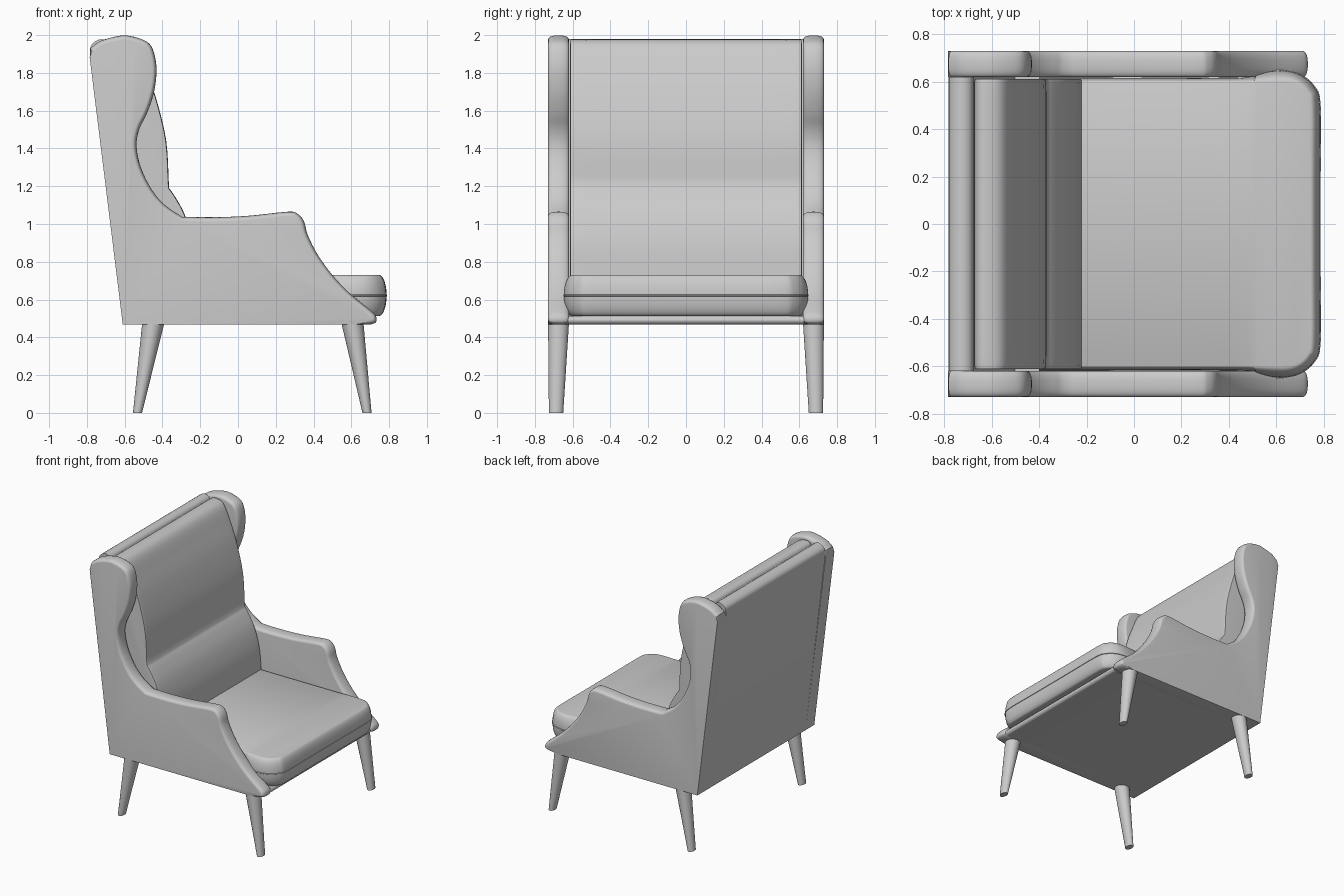
import bpy, bmesh, math
from mathutils import Vector

cube = bpy.data.objects.get("Cube")
if cube:
    bpy.data.objects.remove(cube, do_unlink=True)

grey = bpy.data.materials.new("plain grey")
grey.use_nodes = True
grey.diffuse_color = (0.6, 0.6, 0.6, 1)
grey.node_tree.nodes["Principled BSDF"].inputs["Base Color"].default_value = grey.diffuse_color
parts = []


def loft(name, rings):
    """Skin a stack of equal rings and cap both ends."""
    bm = bmesh.new()
    loops = [[bm.verts.new(p) for p in ring] for ring in rings]
    n = len(loops[0])
    for a, b in zip(loops, loops[1:]):
        for i in range(n):
            j = (i + 1) % n
            bm.faces.new((a[i], a[j], b[j], b[i]))
    bm.faces.new(loops[0])
    bm.faces.new(loops[-1])
    bmesh.ops.recalc_face_normals(bm, faces=bm.faces)
    mesh = bpy.data.meshes.new(name)
    bm.to_mesh(mesh)
    bm.free()
    mesh.materials.append(grey)
    obj = bpy.data.objects.new(name, mesh)
    bpy.context.collection.objects.link(obj)
    parts.append(obj)


def smooth(points, steps=4):
    """Catmull-Rom curve through 2D points."""
    p = [Vector(q) for q in points]
    p = [2 * p[0] - p[1]] + p + [2 * p[-1] - p[-2]]
    out = []
    for a, b, c, d in zip(p, p[1:], p[2:], p[3:]):
        for k in range(steps):
            t = k / steps
            out.append(0.5 * (2 * b + (c - a) * t + (2 * a - 5 * b + 4 * c - d) * t * t
                              + (3 * b - a - 3 * c + d) * t ** 3))
    return out + [p[-2]]


def roundness(u, power):
    return 1 - (1 - abs(u) ** power) ** (1 / power)


def slab(name, edge, fixed, y0, y1, depth, power=2.5, steps=14):
    """Profile across y; the edge curve rounds off, the fixed points stay."""
    normals = []
    for i in range(len(edge)):
        t = edge[min(i + 1, len(edge) - 1)] - edge[max(i - 1, 0)]
        normals.append(Vector((t.y, -t.x)).normalized())
    rings = []
    for k in range(steps + 1):
        u = -math.cos(math.pi * k / steps)
        u = max(-1, min(1, u))
        y = (y0 + y1) / 2 + u * (y1 - y0) / 2
        inset = depth * roundness(u, power)
        pts = [e + n * inset for e, n in zip(edge, normals)] + [Vector(f) for f in fixed]
        rings.append([(p.x, y, p.y) for p in pts])
    loft(name, rings)


# Winged side panels with padded rims
wing = smooth([(-.783, 1.93), (-.73, 1.968), (-.65, 1.992), (-.59, 1.998), (-.52, 1.982),
               (-.47, 1.955), (-.444, 1.905), (-.431, 1.815), (-.444, 1.7), (-.48, 1.59),
               (-.523, 1.5), (-.537, 1.41), (-.513, 1.296), (-.455, 1.18), (-.386, 1.1),
               (-.296, 1.038)])
arm = smooth([(-.296, 1.038), (-.12, 1.036), (.06, 1.044), (.265, 1.065), (.317, 1.053),
              (.35, 1.012), (.37, .94), (.423, .836), (.5, .73), (.59, .635), (.7, .545),
              (.73, .513), (.73, .48), (.7, .467)])
for side, s in (("left", 1), ("right", -1)):
    slab(side + "_side_panel", wing + arm[1:], [(.62, .467), (-.61, .467), (-.785, 1.88)],
         s * .62, s * .73, .024)

# Back shell with a rolled top
roll = smooth([(-.783, 1.9), (-.775, 1.95), (-.73, 1.978), (-.69, 1.965), (-.676, 1.93)])
slab("back_shell", roll, [(-.66, 1.8), (-.5, .5), (-.5, .467), (-.61, .467)], -.62, .62, 0)

# Back cushion, creased where the lumbar part begins
upper = smooth([(-.674, 1.93), (-.66, 1.965), (-.62, 1.978), (-.55, 1.95), (-.49, 1.82),
                (-.434, 1.667), (-.38, 1.44), (-.365, 1.19)])
lumbar = smooth([(-.365, 1.19), (-.33, 1.14), (-.28, 1.045), (-.238, .9), (-.22, .72)])
slab("back_cushion", upper + lumbar[1:], [(-.5, .7), (-.64, 1.75)], -.613, .613, .02, 16, 40)

# Seat base with a rounded front rail
rail = smooth([(.68, .515), (.71, .51), (.722, .491), (.71, .472), (.68, .467)])
slab("seat_base", rail, [(-.55, .467), (-.55, .515)], -.625, .625, 0)

# Seat cushion that swells in front of the arms
top_half = smooth([(-.4, .6), (.4, .6), (.52, .6), (.645, .6), (.695, .587), (.732, .55),
                   (.745, .5), (.745, .2)])
belly_half = smooth([(-.4, .618), (.44, .618), (.52, .636), (.62, .647), (.7, .63), (.76, .58),
                     (.785, .5), (.785, .2)])
rings = []
levels = [-math.cos(math.pi * k / 20) for k in range(21)]
for u in levels:
    u = max(-1, min(1, u))
    f = roundness(u, 2)
    half = [b.lerp(t, f) for b, t in zip(belly_half, top_half)]
    z = .622 + u * .109
    rings.append([(p.x, p.y, z) for p in half] + [(p.x, -p.y, z) for p in reversed(half)])
loft("seat_cushion", rings)

# Thin seam welt around the seat cushion
welt = []
for z, out in ((.616, 0), (.618, .004), (.624, .004), (.626, 0)):
    half = [p * (1 + out) for p in belly_half]
    welt.append([(p.x, p.y, z) for p in half] + [(p.x, -p.y, z) for p in reversed(half)])
loft("seat_welt", welt)


# Tapered, splayed legs
def ellipse(x, y, z, rx, ry, n=28):
    return [(x + rx * math.cos(math.tau * i / n), y + ry * math.sin(math.tau * i / n), z)
            for i in range(n)]


for side, s in (("left", 1), ("right", -1)):
    for end, top, foot in (("front", .607, .683), ("back", -.45, -.532)):
        loft(f"{end}_{side}_leg", [ellipse(foot, s * .688, 0, .024, .038),
                                   ellipse(top, s * .675, .468, .058, .055)])

# Smooth shading with crisp edges
bpy.ops.object.select_all(action='DESELECT')
for obj in parts:
    obj.select_set(True)
bpy.context.view_layer.objects.active = parts[0]
bpy.ops.object.shade_smooth_by_angle(angle=math.radians(35))
